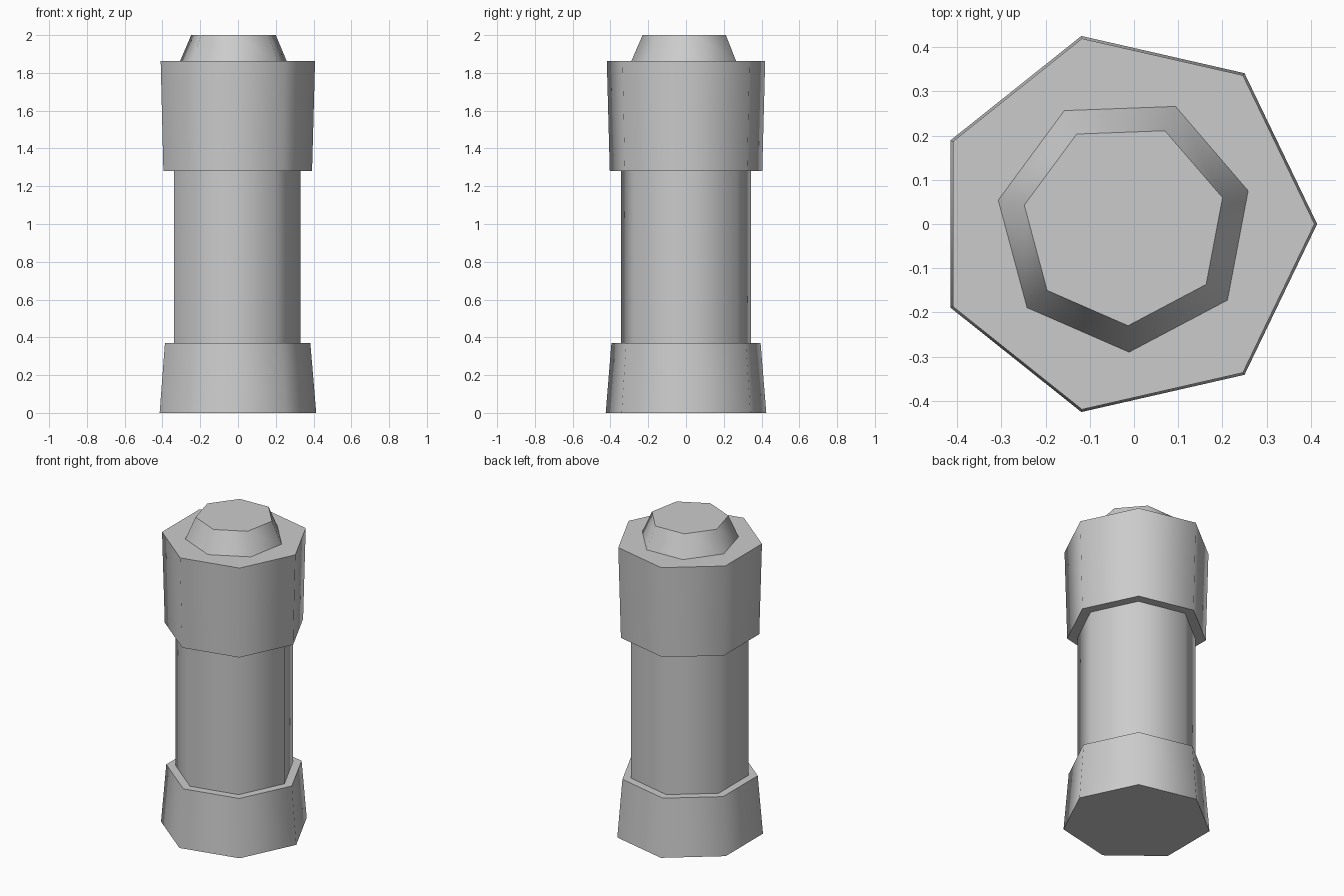
import bpy
import math

cube = bpy.data.objects.get("Cube")
if cube:
    bpy.data.objects.remove(cube, do_unlink=True)

SIDES = 7
CENTRE_X = -0.022

stone = bpy.data.materials.new("grey_stone")
stone.use_nodes = True
colour = (0.6, 0.6, 0.6, 1)
stone.diffuse_color = colour
stone.node_tree.nodes["Principled BSDF"].inputs["Base Color"].default_value = colour


def frustum(name, z_low, z_high, r_low, r_high, turn):
    """Seven-sided tapered drum whose first corner points along +x, then turned."""
    bpy.ops.mesh.primitive_cone_add(
        vertices=SIDES, radius1=r_low, radius2=r_high, depth=z_high - z_low,
        location=(CENTRE_X, 0, (z_low + z_high) / 2))
    ob = bpy.context.object
    ob.name = name
    ob.data.materials.append(stone)
    # The primitive's first corner points along +y
    first = ob.data.vertices[0].co
    ob.rotation_euler.z = math.radians(turn) - math.atan2(first.y, first.x)
    bpy.ops.object.transform_apply(location=False, rotation=True, scale=False)
    # Smooth around the sides, crisp at the rims
    bpy.ops.object.shade_smooth_by_angle(angle=math.radians(60))
    return ob


# Flared foot, straight shaft, wide collar and a turned, tapered cap
frustum("foot", 0, 0.37, 0.436, 0.405, 0)
frustum("shaft", 0.36, 1.29, 0.352, 0.352, 0)
frustum("collar", 1.28, 1.862, 0.414, 0.43, 0)
frustum("cap", 1.855, 2, 0.293, 0.23, 15)
